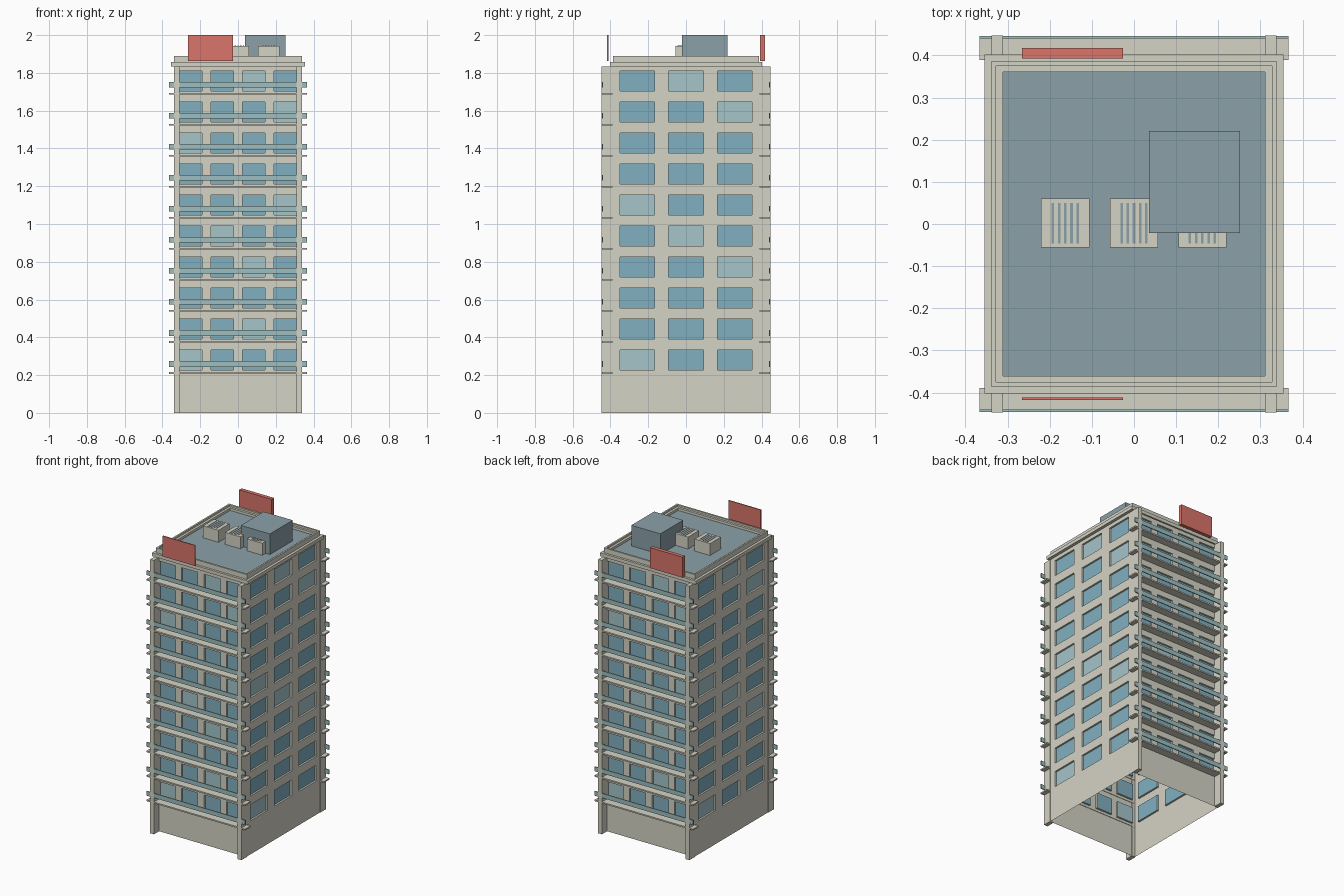
import bpy, bmesh
from mathutils import Matrix
from math import pi

if "Cube" in bpy.data.objects:
    bpy.data.objects.remove(bpy.data.objects["Cube"])


def material(name, hexcode):
    m = bpy.data.materials.new(name)
    rgb = [(int(hexcode[i:i + 2], 16) / 255) ** 2.2 for i in (0, 2, 4)]
    m.diffuse_color = (*rgb, 1)
    m.use_nodes = True
    m.node_tree.nodes["Principled BSDF"].inputs["Base Color"].default_value = m.diffuse_color
    return m


BEIGE = material("beige", "d4d2c3")
GLASS = material("glass", "80aebf")
GLASS_LIGHT = material("light_glass", "a3c3c9")
RAIL = material("rail_glass", "9dbcbe")
RED = material("red", "d9746a")
SLATE = material("slate", "8aa0a7")


def finish(name, bm, mats):
    mesh = bpy.data.meshes.new(name)
    bm.to_mesh(mesh)
    bm.free()
    for m in mats:
        mesh.materials.append(m)
    ob = bpy.data.objects.new(name, mesh)
    bpy.context.collection.objects.link(ob)
    return ob


def add_box(bm, x0, x1, y0, y1, z0, z1):
    mat = Matrix.Translation(((x0 + x1) / 2, (y0 + y1) / 2, (z0 + z1) / 2))
    mat = mat @ Matrix.Diagonal((x1 - x0, y1 - y0, z1 - z0, 1))
    bmesh.ops.create_cube(bm, size=1, matrix=mat)


def boxes(name, mat, *dims):
    bm = bmesh.new()
    for d in dims:
        add_box(bm, *d)
    return finish(name, bm, [mat])


FLOORS = [0.226 + 0.1643 * k for k in range(10)]
WIN_H = 0.106
BODY_X, BODY_Y = 0.335, 0.392


def wall(name, half, dist, angle, centers, width, lit):
    """Sheet wall facing -y before rotation, with recessed window panes."""
    bm = bmesh.new()
    us = [-half] + [c + s * width / 2 for c in centers for s in (-1, 1)] + [half]
    zs = [0] + [z + h for z in FLOORS for h in (0, WIN_H)] + [1.84]

    def quad(pts, mi=0):
        bm.faces.new([bm.verts.new(p) for p in pts]).material_index = mi

    y, r = -dist, -dist + 0.012
    for j in range(len(zs) - 1):
        a, b = zs[j], zs[j + 1]
        if j % 2 == 0:
            quad([(-half, y, a), (half, y, a), (half, y, b), (-half, y, b)])
            continue
        for i in range(len(us) - 1):
            p, q = us[i], us[i + 1]
            if i % 2 == 0:
                quad([(p, y, a), (q, y, a), (q, y, b), (p, y, b)])
                continue
            row, col = 9 - j // 2, i // 2
            quad([(p, r, a), (q, r, a), (q, r, b), (p, r, b)],
                 2 if (row, col) in lit else 1)
            ring = [(p, a), (q, a), (q, b), (p, b)]
            for k in range(4):
                (u0, z0), (u1, z1) = ring[k], ring[(k + 1) % 4]
                quad([(u0, y, z0), (u1, y, z1), (u1, r, z1), (u0, r, z0)])
    bmesh.ops.remove_doubles(bm, verts=bm.verts, dist=1e-5)
    bmesh.ops.rotate(bm, verts=bm.verts, matrix=Matrix.Rotation(angle, 3, 'Z'))
    return finish(name, bm, [BEIGE, GLASS, GLASS_LIGHT])


# Four window walls, open underneath
front_lit = {(0, 2), (1, 3), (2, 0), (4, 3), (5, 1), (6, 2), (8, 2), (9, 0)}
side_lit = {(0, 1), (1, 2), (4, 0), (5, 1), (6, 2), (9, 0)}
front_c, side_c = (-0.25, -0.084, 0.084, 0.25), (-0.257, 0, 0.257)
wall("front_wall", BODY_X, BODY_Y, 0, front_c, 0.12, front_lit)
wall("back_wall", BODY_X, BODY_Y, pi, front_c, 0.12, front_lit)
wall("right_wall", BODY_Y, BODY_X, pi / 2, side_c, 0.183, side_lit)
wall("left_wall", BODY_Y, BODY_X, -pi / 2, side_c, 0.183, side_lit)

# Corner pillars
px, py = (0.311, 0.338), (0.39, 0.447)
boxes("corner_pillars", BEIGE,
      *[(*sorted(sx * v for v in px), *sorted(sy * v for v in py), 0, 1.835)
        for sx in (-1, 1) for sy in (-1, 1)])

# Balcony slabs and rails on front and back
for side, s in (("front", -1), ("back", 1)):
    sy = sorted((s * 0.389, s * 0.446))
    ry = sorted((s * 0.440, s * 0.446))
    boxes(side + "_balcony_slabs", BEIGE,
          *[(-0.366, 0.366, *sy, z - 0.019, z - 0.010) for z in FLOORS])
    boxes(side + "_balcony_rails", RAIL,
          *[(-0.366, 0.366, *ry, z + 0.018, z + 0.048) for z in FLOORS])


# Roof ledge, stepped parapet and roof deck
def frame(ox, oy, ix, iy, z0, z1):
    return [(-ox, ox, -oy, -iy, z0, z1), (-ox, ox, iy, oy, z0, z1),
            (-ox, -ix, -iy, iy, z0, z1), (ix, ox, -iy, iy, z0, z1)]


boxes("roof_ledge", BEIGE, (-0.355, 0.355, -0.402, 0.402, 1.835, 1.858))
boxes("parapet", BEIGE, *frame(0.338, 0.387, 0.327, 0.375, 1.855, 1.89),
      *frame(0.327, 0.375, 0.311, 0.36, 1.855, 1.878))
boxes("roof_deck", SLATE, (-0.311, 0.311, -0.36, 0.36, 1.85, 1.862))

# Rooftop machine room
boxes("machine_room", SLATE, (0.036, 0.251, -0.021, 0.22, 1.86, 2.0))

# Rooftop air units with slatted tops
for n, cx in enumerate((-0.163, 0, 0.162)):
    boxes(f"air_unit_{n + 1}", BEIGE,
          (cx - 0.057, cx + 0.057, -0.056, 0.06, 1.86, 1.942))
    boxes(f"air_unit_slats_{n + 1}", SLATE,
          *[(cx + k * 0.0148 - 0.003, cx + k * 0.0148 + 0.003,
             -0.046, 0.05, 1.94, 1.944) for k in range(-2, 3)])

# Plain red sign boards
boxes("front_sign", RED, (-0.266, -0.026, -0.418, -0.411, 1.863, 2.0))
boxes("back_sign", RED, (-0.266, -0.026, 0.392, 0.418, 1.863, 2.0))
